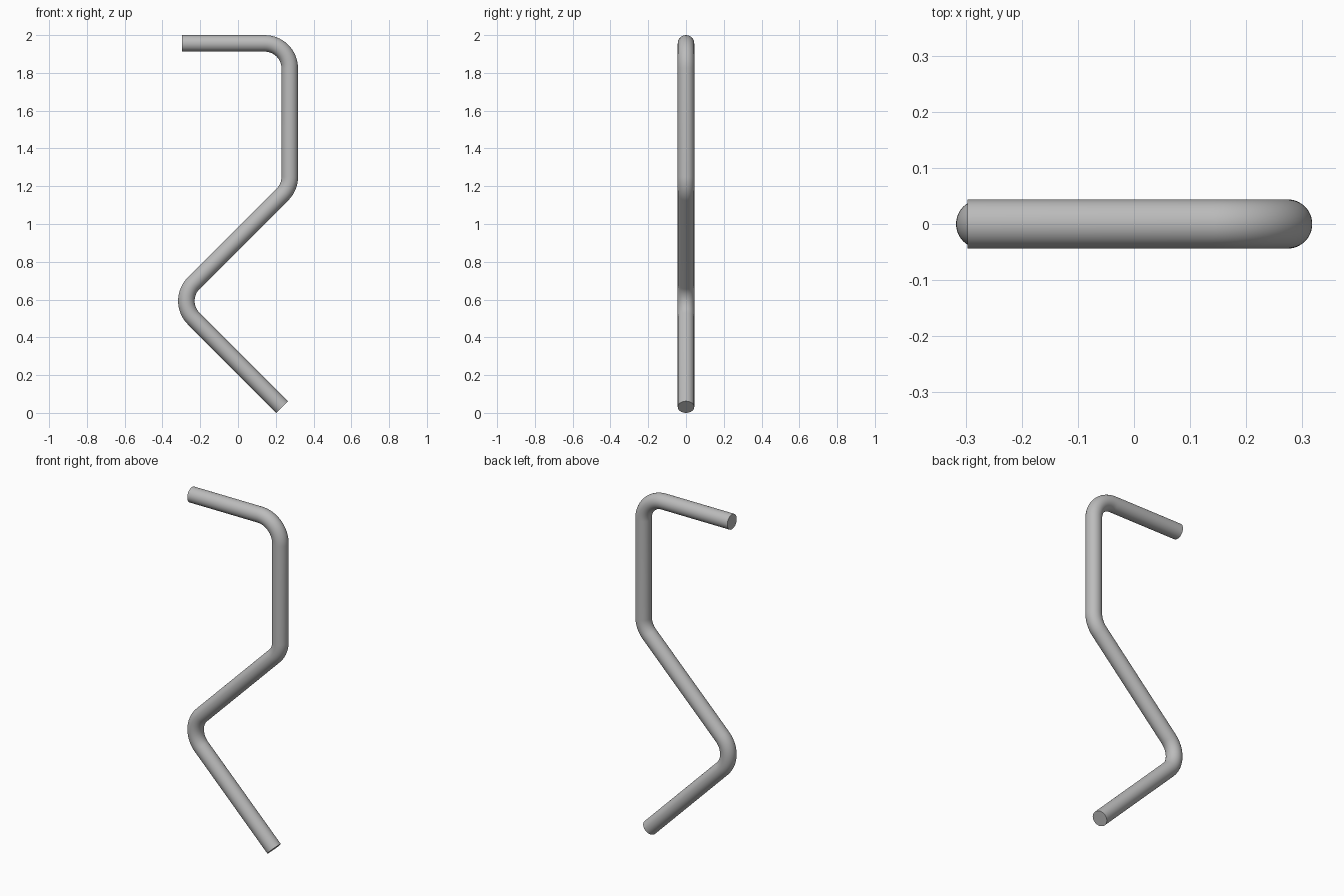
import bpy, bmesh, math
from mathutils import Vector

cube = bpy.data.objects.get("Cube")
if cube:
    bpy.data.objects.remove(cube, do_unlink=True)

RADIUS = 0.0437   # tube radius
BEND = 0.132      # centre-line radius of each bend
SIDES = 48
STEPS = 16        # segments per bend

# Corners of the centre line, from the top free end to the bottom one
corners = [Vector(p) for p in (
    (-0.297, 0, 1.956),
    (0.274, 0, 1.956),
    (0.274, 0, 1.195),
    (-0.328, 0, 0.593),
    (0.233, 0, 0.031),
)]


def rounded_path(points):
    """Centre-line points with tangents, each corner replaced by an arc."""
    path = [(points[0], (points[1] - points[0]).normalized())]
    for a, b, c in zip(points, points[1:], points[2:]):
        d_in, d_out = (b - a).normalized(), (c - b).normalized()
        turn = d_in.angle(d_out)
        start = b - d_in * BEND * math.tan(turn / 2)
        inward = (d_out - d_in * d_in.dot(d_out)).normalized()
        centre = start + inward * BEND
        for i in range(STEPS + 1):
            t = turn * i / STEPS
            pos = centre - inward * BEND * math.cos(t) + d_in * BEND * math.sin(t)
            path.append((pos, d_in * math.cos(t) + inward * math.sin(t)))
    path.append((points[-1], (points[-1] - points[-2]).normalized()))
    return path


# Sweep a circle along the path
bm = bmesh.new()
depth = Vector((0, 1, 0))
rings = []
for pos, tangent in rounded_path(corners):
    side = depth.cross(tangent)
    ring = []
    for i in range(SIDES):
        a = math.tau * i / SIDES
        ring.append(bm.verts.new(pos + (side * math.cos(a) + depth * math.sin(a)) * RADIUS))
    rings.append(ring)
for r, s in zip(rings, rings[1:]):
    for i in range(SIDES):
        j = (i + 1) % SIDES
        bm.faces.new((r[i], r[j], s[j], s[i]))

# Flat end caps
bm.faces.new(rings[0])
bm.faces.new(rings[-1])
bmesh.ops.recalc_face_normals(bm, faces=bm.faces)

mesh = bpy.data.meshes.new("bent_tube")
bm.to_mesh(mesh)
bm.free()
tube = bpy.data.objects.new("bent_tube", mesh)
bpy.context.collection.objects.link(tube)

# Plain grey metal
grey = bpy.data.materials.new("plain_grey")
grey.use_nodes = True
colour = (0.5, 0.5, 0.5, 1)
grey.diffuse_color = colour
grey.node_tree.nodes["Principled BSDF"].inputs["Base Color"].default_value = colour
mesh.materials.append(grey)

# Smooth tube, sharp rims
bpy.ops.object.select_all(action='DESELECT')
tube.select_set(True)
bpy.context.view_layer.objects.active = tube
bpy.ops.object.shade_smooth_by_angle(angle=math.radians(35))
